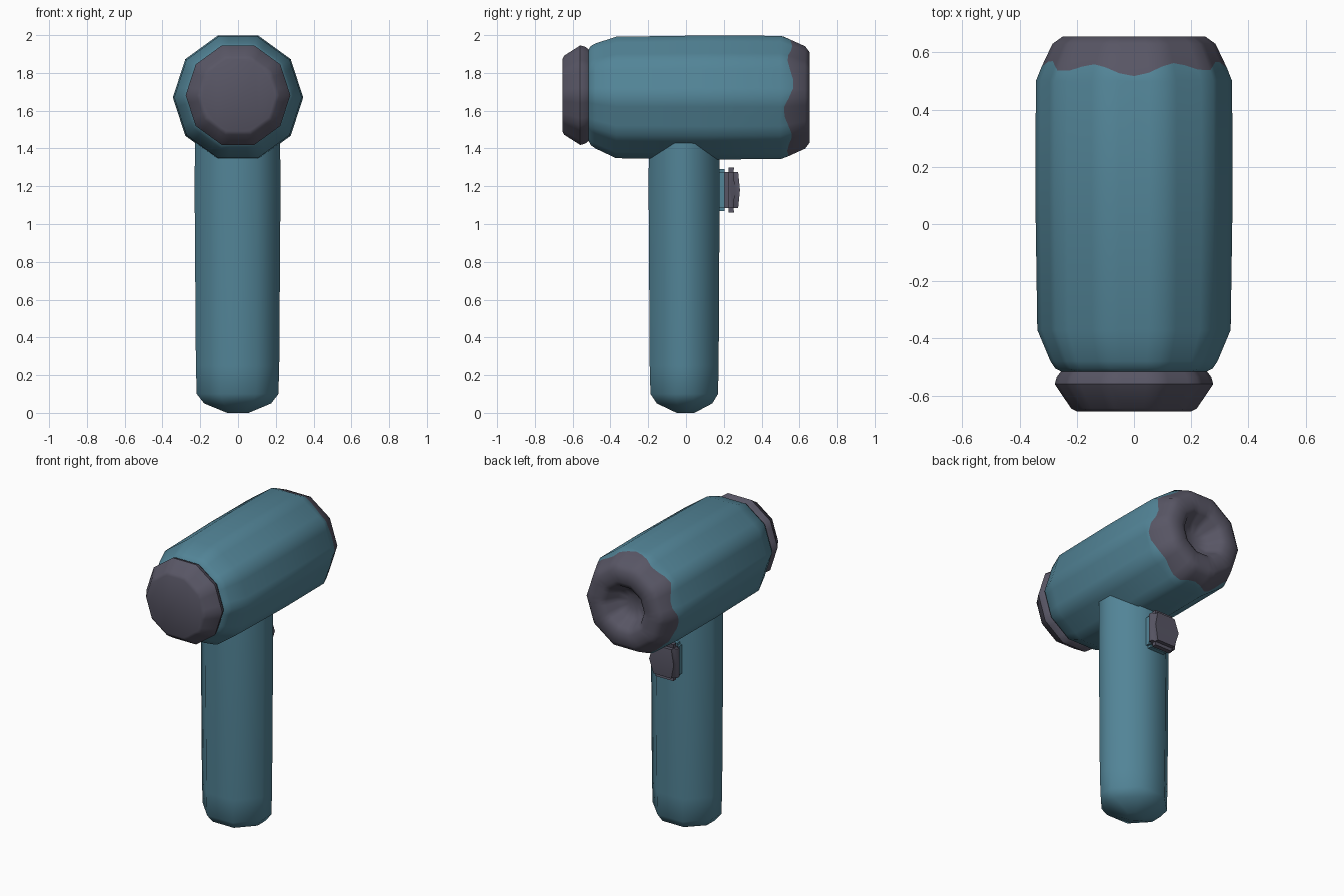
import bpy, bmesh, math
from mathutils import Vector

cube = bpy.data.objects.get("Cube")
if cube:
    bpy.data.objects.remove(cube, do_unlink=True)


def material(name, color):
    m = bpy.data.materials.new(name)
    m.use_nodes = True
    m.diffuse_color = color
    bsdf = next(n for n in m.node_tree.nodes if n.type == 'BSDF_PRINCIPLED')
    bsdf.inputs["Base Color"].default_value = color
    bsdf.inputs["Roughness"].default_value = 0.7
    return m


TEAL = material("teal", (0.085, 0.232, 0.31, 1))
GREY = material("plum grey", (0.098, 0.093, 0.13, 1))


def finish(name, bm, mats, angle):
    bmesh.ops.recalc_face_normals(bm, faces=bm.faces)
    mesh = bpy.data.meshes.new(name)
    bm.to_mesh(mesh)
    bm.free()
    for m in mats:
        mesh.materials.append(m)
    ob = bpy.data.objects.new(name, mesh)
    bpy.context.collection.objects.link(ob)
    bpy.ops.object.select_all(action='DESELECT')
    ob.select_set(True)
    bpy.context.view_layer.objects.active = ob
    bpy.ops.object.shade_smooth_by_angle(angle=math.radians(angle))


def loft(name, rings, mats, angle, teal_bands):
    """Skin closed rings of points; bands outside teal_bands use the last material."""
    bm = bmesh.new()
    loops = [[bm.verts.new(p) for p in ring] for ring in rings]
    n = len(loops[0])
    other = len(mats) - 1
    for k, (a, b) in enumerate(zip(loops, loops[1:])):
        for i in range(n):
            j = (i + 1) % n
            f = bm.faces.new((a[i], a[j], b[j], b[i]))
            f.material_index = 0 if k in teal_bands else other
    for loop in (loops[0], loops[-1]):
        bm.faces.new(loop).material_index = other
    finish(name, bm, mats, angle)


def polygon(sides, split):
    """Unit polygon with each straight side split into equal pieces."""
    c = [Vector((math.cos(math.tau * i / sides),
                 math.sin(math.tau * i / sides))) for i in range(sides)]
    return [c[i].lerp(c[(i + 1) % sides], s / split)
            for i in range(sides) for s in range(split)]


# barrel: front cap, ten-sided body, wavy colour border, rear with a dished intake
outline = polygon(10, 4)


def barrel_ring(y, r, z=1.67):
    return [(p.x * r, y, z + p.y * r) for p in outline]


def border_ring():
    ring = []
    for i, p in enumerate(outline):
        y = 0.545 + 0.018 * math.sin(i * 1.1) + 0.01 * math.sin(i * 0.45)
        r = 0.342 + (y - 0.51) / 0.12 * (0.285 - 0.342)
        ring.append((p.x * r, y, 1.67 + p.y * r))
    return ring


cap = [barrel_ring(y, r, 1.682) for y, r in
       [(-0.655, 0.2), (-0.645, 0.22), (-0.56, 0.277), (-0.535, 0.27), (-0.515, 0.255)]]
body = [barrel_ring(-0.505, 0.275, 1.68), barrel_ring(-0.48, 0.292, 1.678),
        barrel_ring(-0.37, 0.338), barrel_ring(0.1, 0.345),
        barrel_ring(0.5, 0.343), border_ring()]
rear = [barrel_ring(y, r) for y, r in
        [(0.63, 0.285), (0.655, 0.25), (0.655, 0.175),
         (0.635, 0.14), (0.57, 0.105), (0.545, 0.05)]]
first = len(cap) - 1
loft("barrel", cap + body + rear, [TEAL, GREY], 42,
     range(first, first + len(body)))

# handle: slim chamfered column with a rounded foot
section = [(-0.1, -0.198), (0.1, -0.198), (0.225, -0.06), (0.225, 0.045),
           (0.095, 0.178), (-0.1, 0.178), (-0.228, 0.05), (-0.23, -0.06)]
levels = [(0.0, 0.25), (0.05, 0.78), (0.1, 0.95), (0.25, 0.97),
          (1.2, 1.0), (1.44, 0.99)]
loft("handle", [[(x * s, y * s, z) for x, y in section] for z, s in levels],
     [TEAL], 50, range(len(levels)))


# trigger: teal mount and grey button, concave towards the finger
def block(name, center, size, mat, bevel, hollow=0.0):
    bm = bmesh.new()
    bmesh.ops.create_cube(bm, size=1)
    upright = [e for e in bm.edges
               if abs(e.verts[0].co.z - e.verts[1].co.z) > 0.5]
    bmesh.ops.subdivide_edges(bm, edges=upright, cuts=1)
    for v in bm.verts:
        inner = v.co.y > 0 and abs(v.co.z) < 0.1
        v.co = Vector(a * b for a, b in zip(v.co, size)) + Vector(center)
        if inner:
            v.co.y -= hollow
    edges = [e for e in bm.edges if e.calc_face_angle(0) > 1]
    bmesh.ops.bevel(bm, geom=edges, offset=bevel, segments=2, affect='EDGES')
    finish(name, bm, [mat], 50)


block("trigger_mount", (-0.02, 0.185, 1.18), (0.15, 0.07, 0.22), TEAL, 0.015)
block("trigger", (-0.02, 0.24, 1.18), (0.18, 0.08, 0.24), GREY, 0.025, 0.02)
